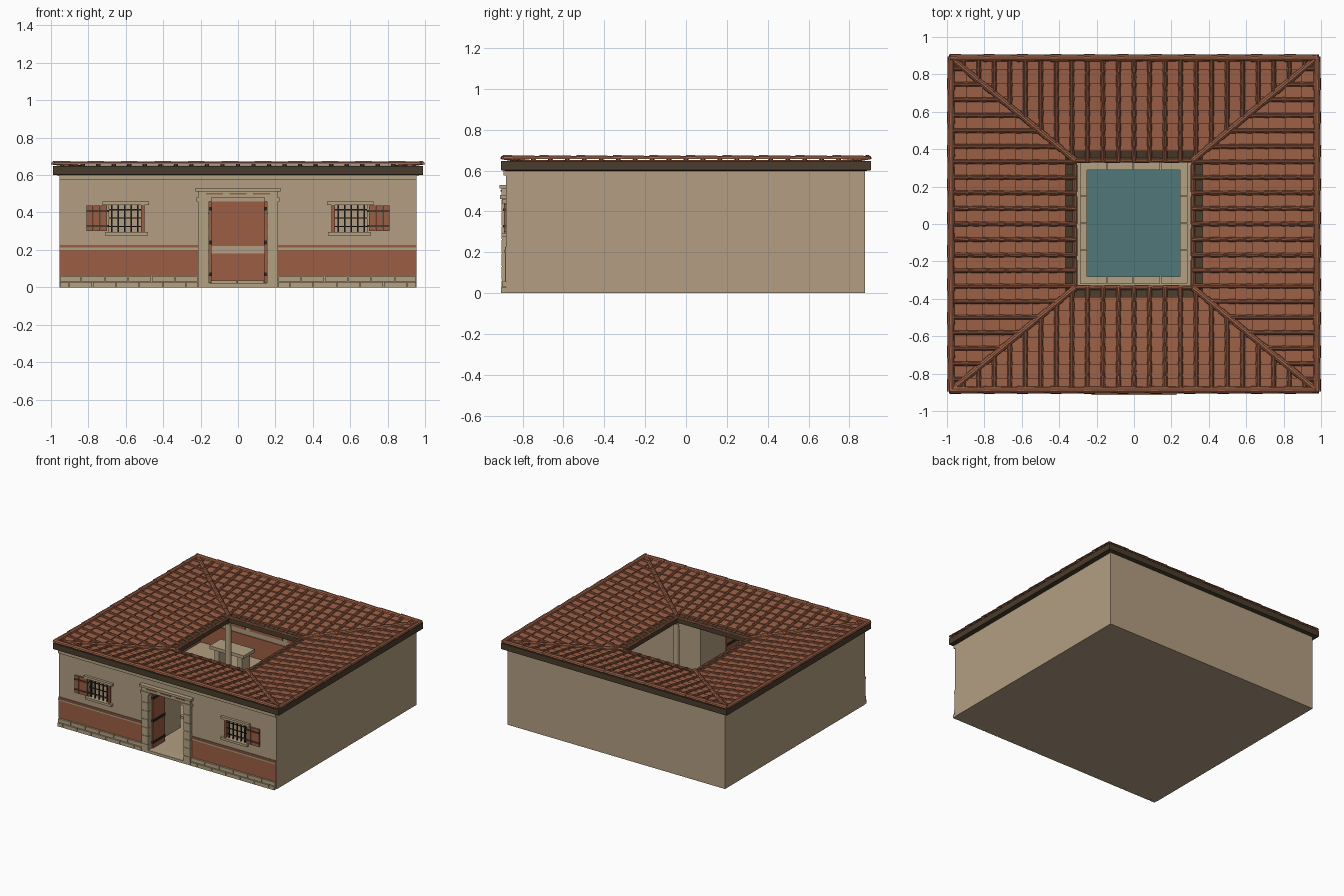
import bpy, bmesh, math
from mathutils import Vector

cube = bpy.data.objects.get("Cube")
if cube:
    bpy.data.objects.remove(cube, do_unlink=True)


def material(name, hex_code):
    """Flat colour from an sRGB hex code."""
    def linear(c):
        return c / 12.92 if c <= 0.04045 else ((c + 0.055) / 1.055) ** 2.4
    rgb = [linear(v / 255) for v in bytes.fromhex(hex_code)]
    mat = bpy.data.materials.new(name)
    mat.use_nodes = True
    mat.diffuse_color = (*rgb, 1)
    mat.node_tree.nodes["Principled BSDF"].inputs["Base Color"].default_value = (*rgb, 1)
    return mat


PLASTER = material("tan plaster", "B39E82")
STONE = material("pale stone", "B4A283")
TILE = material("terracotta tile", "9C6046")
COVER = material("dark terracotta", "8C543D")
RED = material("red paint", "9C5E44")
WOOD = material("dark wood", "4A3C2C")
IRON = material("black iron", "2B2622")
WATER = material("teal water", "51777A")


def finish(name, bm, mat):
    bmesh.ops.recalc_face_normals(bm, faces=bm.faces)
    mesh = bpy.data.meshes.new(name)
    bm.to_mesh(mesh)
    bm.free()
    mesh.materials.append(mat)
    obj = bpy.data.objects.new(name, mesh)
    bpy.context.collection.objects.link(obj)
    return obj


def boxes(name, mat, bounds, mirror=False):
    """Join boxes given as (x0, x1, y0, y1, z0, z1), optionally copied to -x."""
    bm = bmesh.new()
    for x0, x1, y0, y1, z0, z1 in bounds:
        for a, b in ((x0, x1), (-x1, -x0))[:2 if mirror else 1]:
            lo, hi = Vector((a, y0, z0)), Vector((b, y1, z1))
            for v in bmesh.ops.create_cube(bm, size=1)["verts"]:
                v.co = (lo + hi) / 2 + v.co * (hi - lo)
    return finish(name, bm, mat)


def cover_tiles(bm, start, end, count, radius):
    """Row of tapered half-round tiles, each overlapping the next."""
    start, end = Vector(start), Vector(end)
    along = (end - start).normalized()
    side = along.cross(Vector((0, 0, 1))).normalized()
    up = side.cross(along)
    arc = [math.pi * k / 5 for k in range(6)]
    for i in range(count):
        rings = []
        for t, r in ((i / count, radius), ((i + 1) / count, radius * 0.8)):
            p = start.lerp(end, t)
            rings.append([bm.verts.new(p + side * math.cos(a) * r + up * math.sin(a) * r) for a in arc])
        a, b = rings
        for k in range(5):
            bm.faces.new((a[k], a[k + 1], b[k + 1], b[k]))
        bm.faces.new(a)
        bm.faces.new(b)


# Main dimensions
WX, WY, BACK, T = 0.955, 0.88, 0.875, 0.045
FRONT, INNER = -WY, -WY + T
HX, HY, EX, EY = 0.315, 0.34, 0.985, 0.895
DOOR, DOOR_TOP = 0.155, 0.48
WIN0, WIN1, SILL, HEAD = 0.5, 0.69, 0.295, 0.44

# Outer walls and floor
boxes("side_walls", PLASTER, [(WX - T, WX, FRONT, BACK, 0, 0.61)], True)
boxes("back_wall", PLASTER, [(-WX, WX, BACK - T, BACK, 0, 0.61)])
boxes("front_wall", PLASTER, [
    (DOOR, WIN0, FRONT, INNER, 0, 0.61), (WIN1, WX, FRONT, INNER, 0, 0.61),
    (WIN0, WIN1, FRONT, INNER, 0, SILL), (WIN0, WIN1, FRONT, INNER, HEAD, 0.61),
    (0, DOOR, FRONT, INNER, DOOR_TOP, 0.61)], True)
boxes("floor", PLASTER, [(-WX, WX, FRONT, BACK, 0, 0.02)])
boxes("partition_walls", PLASTER, [(0.19, 0.23, INNER, -0.45, 0, 0.53),
                                   (0.23, WX - T, -0.49, -0.45, 0, 0.53)], True)

# Painted panels inside the hall
panels = []
for i in range(-2, 3):
    panels.append((i * 0.33 - 0.145, i * 0.33 + 0.145, BACK - T - 0.006, BACK - T, 0.22, 0.46))
panels.append((-WX + T, WX - T, BACK - T - 0.006, BACK - T, 0.02, 0.18))
boxes("back_wall_paint", RED, panels)
boxes("side_wall_paint", RED, [(WX - T - 0.006, WX - T, -0.45, BACK - T, a, b)
                               for a, b in ((0.02, 0.18), (0.22, 0.46))], True)

# Facade: dado, string course, cornice and plinth blocks
F = FRONT
boxes("red_dado", RED, [(0.215, WX, F - 0.006, F, 0.06, 0.225)], True)
boxes("string_course", STONE, [(0.215, WX, F - 0.011, F, 0.2, 0.212)], True)
boxes("wall_cornice", STONE, [(-WX, WX, F - 0.014, F, 0.575, 0.605)])
blocks = []
for course in range(2):
    edges = [0.217] + [0.28 + 0.06 * course + 0.125 * k for k in range(6 - course)] + [WX]
    for a, b in zip(edges, edges[1:]):
        blocks.append((a, b - 0.004, F - 0.025 + 0.008 * course, F,
                       0.03 * course, 0.03 * course + 0.028))
boxes("plinth_blocks", STONE, blocks, True)

# Door surround
jamb = [(DOOR, 0.213, F - 0.024, F + 0.02, 0.066 * k, 0.066 * k + 0.063) for k in range(7)]
jamb.append((DOOR + 0.003, 0.21, F - 0.02, F + 0.02, 0, 0.47))
boxes("door_jambs", STONE, jamb, True)
boxes("door_capitals", STONE, [(DOOR - 0.012, 0.222, F - 0.03, F, 0.46, 0.48)], True)
boxes("door_lintel", STONE, [(-0.212, 0.212, F - 0.024, F + 0.02, 0.48, 0.512),
                             (-0.227, 0.227, F - 0.034, F, 0.512, 0.53)])
boxes("lintel_stripe", RED, [(x, x + 0.09, F - 0.027, F, 0.497, 0.505)
                             for x in (-0.17, -0.045, 0.08)])
boxes("threshold", STONE, [(-DOOR, DOOR, F - 0.025, INNER, 0, 0.022)])

# Open door leaves with iron straps
boxes("door_leaves", RED, [(0.142, 0.154, F + 0.02, F + 0.17, 0.025, 0.465)], True)
boxes("door_straps", IRON, [(0.138, 0.154, F + 0.018, F + 0.17, z, z + 0.02)
                            for z in (0.06, 0.23, 0.41)], True)

# Windows: surround, grille, shutters
boxes("window_lintels", STONE, [(WIN0 - 0.025, WIN1 + 0.035, F - 0.02, F, HEAD, HEAD + 0.018)], True)
boxes("window_sills", STONE, [(WIN0 - 0.02, WIN1 + 0.02, F - 0.024, F + 0.02, SILL - 0.018, SILL)], True)
bars = [(x - 0.004, x + 0.004, F, F + 0.008, SILL, HEAD)
        for x in (WIN0 + 0.035 * k for k in range(1, 6))]
bars += [(WIN0, WIN1, F + 0.001, F + 0.007, z - 0.003, z + 0.003) for z in (0.325, 0.37, 0.415)]
boxes("window_bars", IRON, bars, True)
boxes("window_shutters", RED, [(WIN1 + 0.01 + 0.037 * k, WIN1 + 0.045 + 0.037 * k, F - 0.012, F, 0.3, 0.437)
                               for k in range(3)]
      + [(WIN0, WIN0 + 0.018, F - 0.012, F + 0.01, SILL, HEAD)], True)
boxes("shutter_straps", WOOD, [(WIN1, WIN1 + 0.12, F - 0.016, F, z, z + 0.012)
                               for z in (0.322, 0.402)], True)

# Roof deck: sloping slab ring around the opening
bm = bmesh.new()
loops = [[bm.verts.new((sx * x, sy * y, z)) for sx, sy in ((1, 1), (-1, 1), (-1, -1), (1, -1))]
         for x, y, z in ((HX, HY, 0.515), (EX + 0.005, 0.905, 0.602),
                         (EX + 0.005, 0.905, 0.648), (HX, HY, 0.55))]
for a, b in zip(loops, loops[1:] + loops[:1]):
    for k in range(4):
        n = (k + 1) % 4
        bm.faces.new((a[k], a[n], b[n], b[k]))
finish("roof_deck", bm, WOOD)

# Tiled slopes falling inward, trimmed along the valleys
ROWS, LOW, HIGH = 7, 0.556, 0.652
for name, out, across, d0, d1, h0, h1 in (
        ("back", (0, 1, 0), (1, 0, 0), HY, EY, HX, EX),
        ("front", (0, -1, 0), (1, 0, 0), HY, EY, HX, EX),
        ("left", (1, 0, 0), (0, 1, 0), HX, EX, HY, EY),
        ("right", (-1, 0, 0), (0, 1, 0), HX, EX, HY, EY)):
    out, across = Vector(out), Vector(across)

    def point(d, u, lift=0):
        z = LOW + (HIGH - LOW) * (d - d0) / (d1 - d0) + lift
        return out * d + across * u + Vector((0, 0, z))

    pans, ribs = bmesh.new(), bmesh.new()
    start = d0 + 0.05
    step = (d1 - start) / ROWS
    for k in range(ROWS):
        near, far = start + k * step, start + (k + 1) * step
        strip = [[pans.verts.new(point(d, u, lift)) for u in (-h1, h1)]
                 for d, lift in ((near, -0.004), (near, 0.009), (far, 0))]
        for a, b in zip(strip, strip[1:]):
            pans.faces.new((a[0], a[1], b[1], b[0]))
    count = int(h1 / 0.083)
    for k in range(-count, count + 1):
        u = k * 0.083
        cover_tiles(ribs, point(d0, u, 0.004), point(d1, u, 0.004), ROWS, 0.014)
    for part, bm, mat in (("pan_tiles", pans, TILE), ("cover_tiles", ribs, COVER)):
        for s in (1, -1):
            normal = across * s * (d1 - d0) - out * (h1 - h0)
            bmesh.ops.bisect_plane(bm, geom=bm.verts[:] + bm.edges[:] + bm.faces[:],
                                   plane_co=point(d0, s * h0), plane_no=normal, clear_outer=True)
        finish(name + "_" + part, bm, mat)

# Eave, valley and opening edge tiles
bm = bmesh.new()
for s in (1, -1):
    cover_tiles(bm, (-EX, s * 0.888, 0.656), (EX, s * 0.888, 0.656), 11, 0.021)
    cover_tiles(bm, (s * 0.979, -EY, 0.656), (s * 0.979, EY, 0.656), 10, 0.021)
    cover_tiles(bm, (-HX, s * HY, LOW), (HX, s * HY, LOW), 4, 0.014)
    cover_tiles(bm, (s * HX, -HY, LOW), (s * HX, HY, LOW), 4, 0.014)
    for t in (1, -1):
        cover_tiles(bm, (s * HX, t * HY, LOW + 0.006), (s * EX, t * EY, HIGH + 0.004), 9, 0.019)
finish("edge_tiles", bm, TILE)

# Rain pool with stone rim
boxes("pool_water", WATER, [(-0.25, 0.245, -0.28, 0.29, 0.02, 0.026)])
rim = [(x, x + 0.14, y, y + 0.038, 0.02, 0.036) for x in (-0.288, -0.145, -0.002, 0.145)
       for y in (-0.318, 0.29)]
rim += [(x, x + 0.038, y, y + 0.14, 0.02, 0.036) for x in (-0.288, 0.247)
        for y in (-0.28, -0.137, 0.006, 0.149)]
boxes("pool_rim", STONE, rim)

# Corner columns
for sx in (1, -1):
    for sy in (1, -1):
        bm = bmesh.new()
        for r0, r1, z0, z1 in ((0.036, 0.032, 0.02, 0.05), (0.026, 0.022, 0.05, 0.49), (0.025, 0.036, 0.49, 0.525)):
            made = bmesh.ops.create_cone(bm, cap_ends=True, segments=16, radius1=r0, radius2=r1, depth=z1 - z0)
            bmesh.ops.translate(bm, verts=made["verts"], vec=(sx * 0.345, sy * 0.37, (z0 + z1) / 2))
        column = finish("column", bm, STONE)
        bpy.context.view_layer.objects.active = column
        column.select_set(True)
        bpy.ops.object.shade_smooth_by_angle()
        column.select_set(False)

# Stone table under the rear roof
boxes("table", STONE, [(-0.6, -0.3, 0.5, 0.64, 0.17, 0.195),
                       (-0.57, -0.53, 0.52, 0.62, 0.02, 0.17), (-0.37, -0.33, 0.52, 0.62, 0.02, 0.17)])
